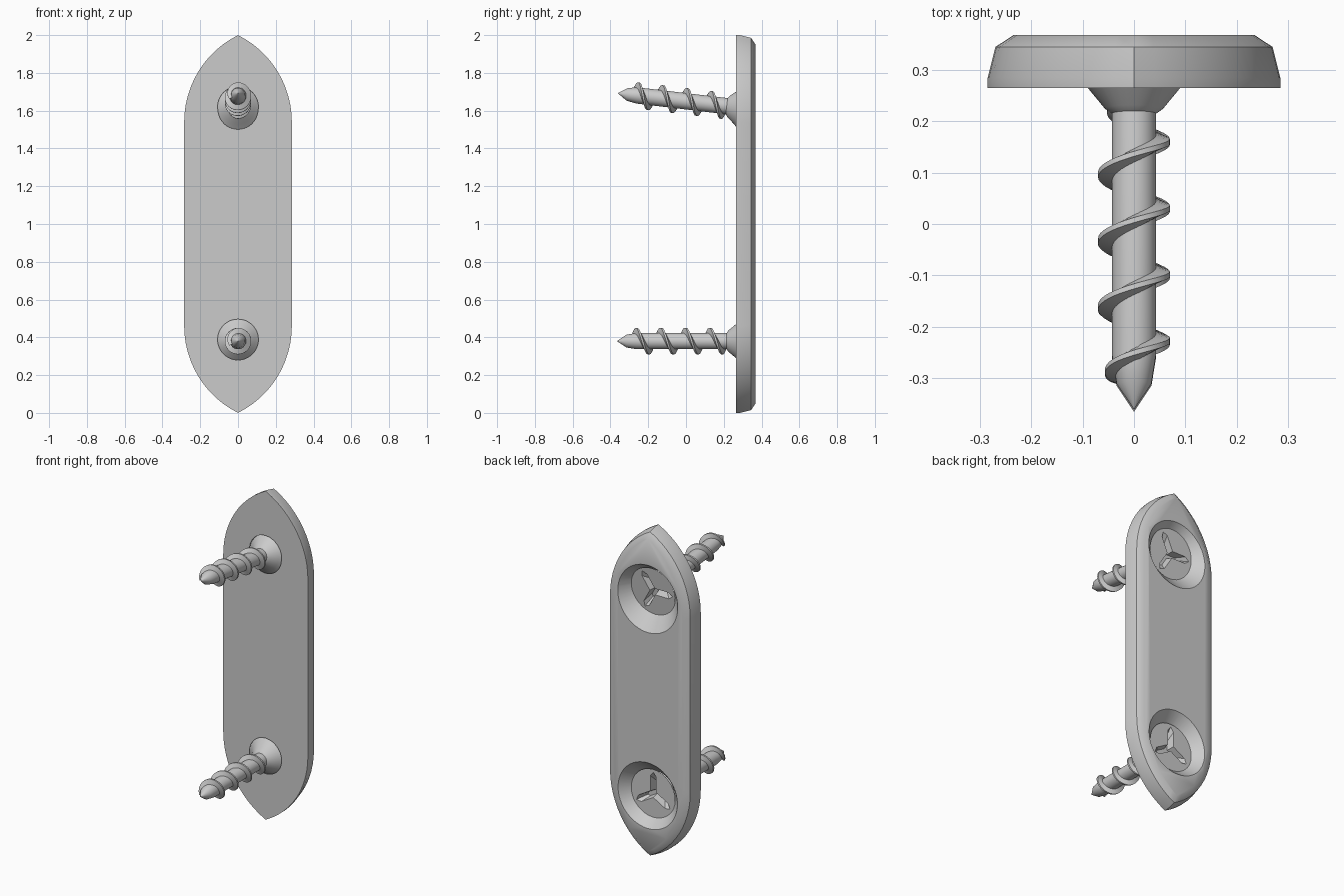
import bpy, bmesh
from math import sin, cos, pi, radians, atan2, sqrt
from mathutils import Matrix, Vector

if "Cube" in bpy.data.objects:
    bpy.data.objects.remove(bpy.data.objects["Cube"])


def skin(name, loops, angle=40, closed_ring=True):
    """Bridge equal-length loops and cap both ends."""
    bm = bmesh.new()
    rings = [[bm.verts.new(p) for p in loop] for loop in loops]
    n = len(loops[0])
    for a, b in zip(rings, rings[1:]):
        for i in range(n):
            j = (i + 1) % n
            bm.faces.new((a[i], a[j], b[j], b[i]))
    bm.faces.new(rings[0])
    bm.faces.new(rings[-1][::-1])
    bmesh.ops.recalc_face_normals(bm, faces=bm.faces)
    me = bpy.data.meshes.new(name)
    bm.to_mesh(me)
    bm.free()
    ob = bpy.data.objects.new(name, me)
    bpy.context.collection.objects.link(ob)
    return ob


def lathe(name, profile, n=32):
    """Revolve (radius, y) points around the y axis."""
    return skin(name, [[(r * cos(2 * pi * i / n), y, r * sin(2 * pi * i / n))
                        for i in range(n)] for r, y in profile])


def cut(ob, cutter):
    mod = ob.modifiers.new("cut", 'BOOLEAN')
    mod.operation, mod.solver, mod.object = 'DIFFERENCE', 'EXACT', cutter
    bpy.context.view_layer.update()
    deps = bpy.context.evaluated_depsgraph_get()
    me = bpy.data.meshes.new_from_object(ob.evaluated_get(deps))
    ob.modifiers.clear()
    ob.data = me
    bpy.data.objects.remove(cutter)


def smooth(ob, angle=40):
    bpy.ops.object.select_all(action='DESELECT')
    ob.select_set(True)
    bpy.context.view_layer.objects.active = ob
    bpy.ops.object.shade_smooth_by_angle(angle=radians(angle))


def placed(z, tilt):
    """Tilt about the plate's front face, then lift to height z."""
    return (Matrix.Translation((0, 0.265, z)) @ Matrix.Rotation(-radians(tilt), 4, 'X')
            @ Matrix.Translation((0, -0.265, 0)))


# Plate outline: straight sides, arcs meeting in a point at each end
W, H = 0.285, 0.46
R = (W * W + H * H) / (2 * W)
sweep = atan2(H, R - W)
quarter = [(W - R + R * cos(sweep * i / 12), 1 - H + R * sin(sweep * i / 12)) for i in range(13)]
quarter[-1] = (0, 1)
outline = (quarter + [(-x, z) for x, z in quarter[-2::-1]]
           + [(-x, -z) for x, z in quarter] + [(x, -z) for x, z in quarter[-2::-1]])


def plate_ring(y, hx, hz):
    return [(x * hx / W, y, 1 + z * hz) for x, z in outline]


plate = skin("plate", [plate_ring(0.265, W, 1), plate_ring(0.285, W, 1),
                       plate_ring(0.345, 0.27, 0.985), plate_ring(0.368, 0.235, 0.95)])

# Screws: name, screw height, hole height, tilt in degrees, recess angle
for name, z, hole_z, tilt, spin in (("lower", 0.38, 0.388, 0, 90),
                                    ("upper", 1.618, 1.62, 6.8, 0)):
    # Countersunk hole through the plate
    hole = lathe("hole_cutter", [(0.108, 0.2), (0.108, 0.268), (0.2, 0.368), (0.237, 0.408)], 48)
    hole.matrix_world = placed(hole_z, tilt)
    cut(plate, hole)

    # Head, shank and point
    screw = lathe(name + "_screw", [(0.148, 0.315), (0.09, 0.265), (0.057, 0.225), (0.043, 0.215),
                                    (0.043, -0.26), (0.034, -0.315), (0.0005, -0.365)])

    # Three-armed drive recess with pointed, tapered arms
    star = []
    for k in range(3):
        a = radians(spin + 120 * k)
        for u, v in ((0.104, -0.02), (0.13, 0), (0.104, 0.02), (0.0115, 0.02)):
            star.append((-(u * cos(a) - v * sin(a)), u * sin(a) + v * cos(a)))
    recess = skin("recess_cutter", [[(x * s, y, w * s) for x, w in star]
                                    for y, s in ((0.325, 1.09), (0.315, 1), (0.27, 0.6))])
    cut(screw, recess)

    # Helical thread, fading out at both ends
    loops, steps = [], 132
    for i in range(steps + 1):
        t = i / steps
        y = 0.225 - 0.53 * t
        a = -(y - 0.16) / 0.13 * 2 * pi
        fade = min(1, 0.3 + t * 12, 0.3 + (1 - t) * 9)
        root = 0.038 if y > -0.26 else 0.031
        crest = 0.043 + 0.027 * fade
        loops.append([(r * cos(a), y + d * (0.4 + 0.6 * fade), r * sin(a)) for r, d in
                      ((root, -0.015), (crest, -0.005), (crest, 0.005), (root, 0.015))])
    thread = skin(name + "_screw_thread", loops)

    for ob in (screw, thread):
        ob.matrix_world = placed(z, tilt)
        smooth(ob)

smooth(plate)
